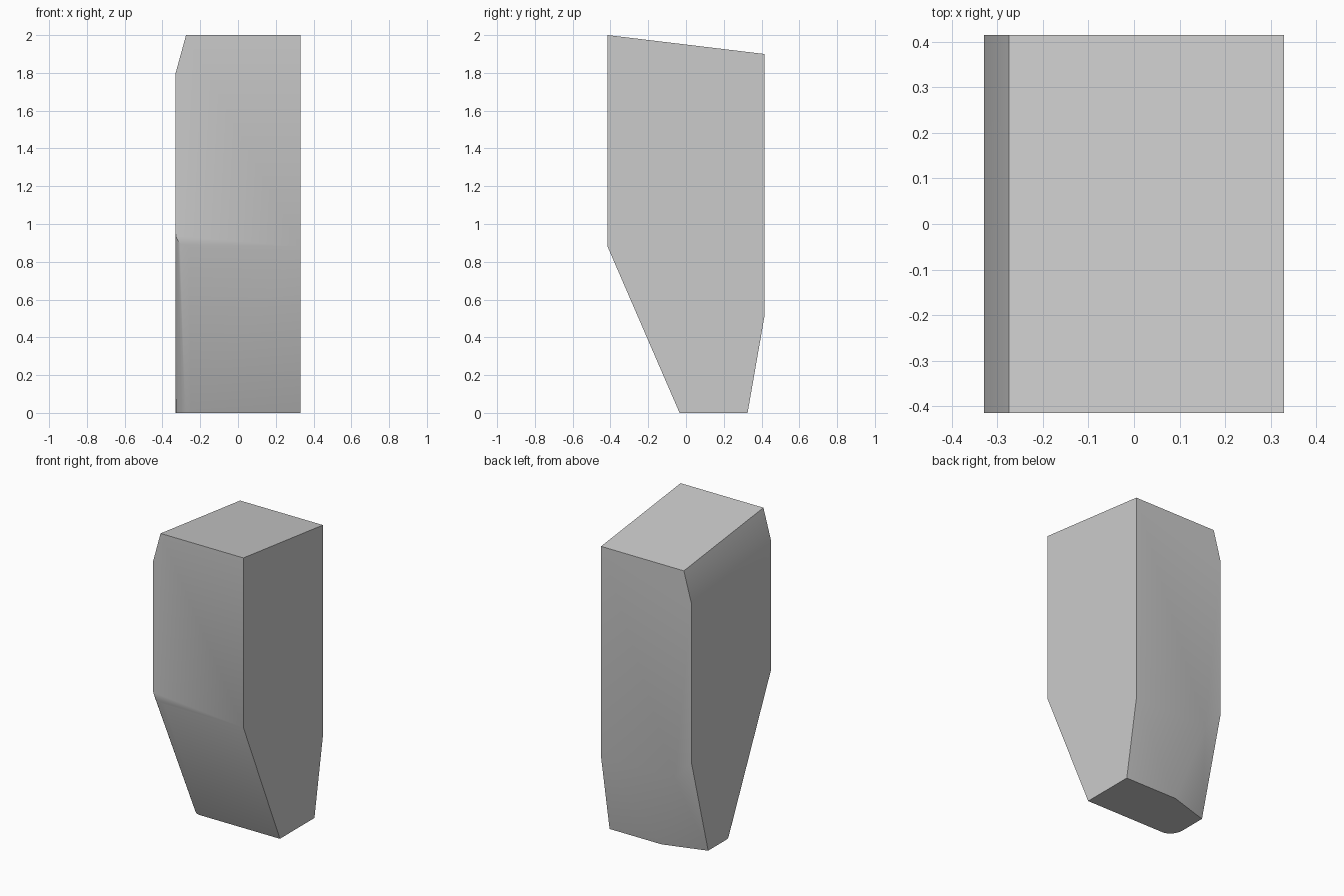
import bpy, bmesh
from math import sin, cos, pi, radians

cube = bpy.data.objects.get("Cube")
if cube:
    bpy.data.objects.remove(cube, do_unlink=True)

# Main dimensions
SIDE = 0.33      # half width
DEEP = 0.415     # half depth
SOLE = -0.034    # front edge of the base
HEEL = 0.326     # back edge of the base
KNEE = 0.88      # height where the front starts to slope in
ARC_X = -0.25    # where the rounded corner starts
ARC_STEPS = 8

points = []

# Straight side outline on +x
points += [(SIDE, y, z) for y, z in
           [(SOLE, 0), (HEEL, 0), (DEEP, 0.51), (DEEP, 1.9), (-DEEP, 2), (-DEEP, KNEE)]]

# Sloping top edge chamfered on -x
for y, top in ((-DEEP, 2.0), (DEEP, 1.9)):
    points += [(-0.275, y, top), (-SIDE, y, top - 0.2)]

# Back lower corner cut away
points += [(-0.05, HEEL, 0), (-SIDE, 0.24, 0), (-SIDE, DEEP, 0.65), (-0.21, DEEP, 0.51)]

# Rounded lower front corner, tapering from the base up to the front face
for i in range(ARC_STEPS + 1):
    t = pi / 2 * i / ARC_STEPS
    x = ARC_X - (SIDE + ARC_X) * sin(t)
    points.append((x, 0.06 - (0.06 - SOLE) * cos(t), 0))
    points.append((x, -DEEP, 0.95 - (0.95 - KNEE) * cos(t)))

# Skin the outline points into one solid with clean flat faces
bm = bmesh.new()
for p in points:
    bm.verts.new(p)
bmesh.ops.convex_hull(bm, input=bm.verts[:])
bmesh.ops.delete(bm, geom=[v for v in bm.verts if not v.link_faces], context='VERTS')
bmesh.ops.dissolve_limit(bm, angle_limit=radians(0.8), verts=bm.verts[:], edges=bm.edges[:])
bmesh.ops.recalc_face_normals(bm, faces=bm.faces[:])
mesh = bpy.data.meshes.new("tapered_block")
bm.to_mesh(mesh)
bm.free()

block = bpy.data.objects.new("tapered_block", mesh)
bpy.context.collection.objects.link(block)

# Plain grey material
grey = bpy.data.materials.new("light_grey")
grey.use_nodes = True
colour = (0.6, 0.6, 0.6, 1)
grey.diffuse_color = colour
grey.node_tree.nodes["Principled BSDF"].inputs["Base Color"].default_value = colour
mesh.materials.append(grey)

# Soft shading across the shallow bends
bpy.ops.object.select_all(action='DESELECT')
block.select_set(True)
bpy.context.view_layer.objects.active = block
bpy.ops.object.shade_smooth_by_angle(angle=radians(30))
